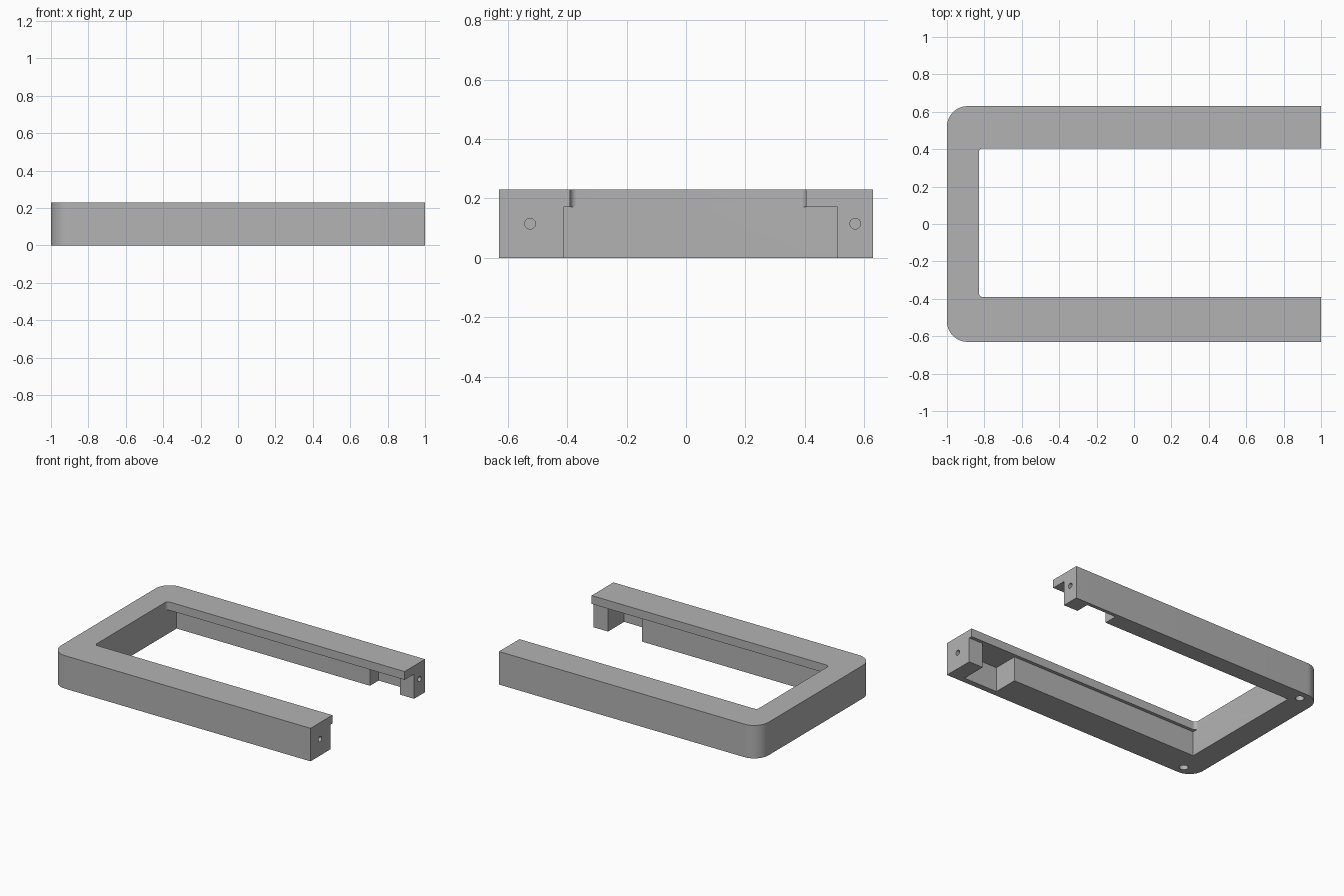
import bpy
import bmesh
from math import pi, cos, sin
from mathutils import Matrix

cube = bpy.data.objects.get("Cube")
if cube:
    bpy.data.objects.remove(cube, do_unlink=True)

grey = bpy.data.materials.new("plain grey")
grey.use_nodes = True
colour = (0.45, 0.45, 0.45, 1)
grey.diffuse_color = colour
grey.node_tree.nodes["Principled BSDF"].inputs["Base Color"].default_value = colour

HEIGHT, LEDGE = 0.23, 0.172
END, SIDE = 1.0, 0.63
INNER_X = -0.83


def make_object(name, bm):
    bmesh.ops.recalc_face_normals(bm, faces=bm.faces)
    mesh = bpy.data.meshes.new(name)
    bm.to_mesh(mesh)
    bm.free()
    mesh.materials.append(grey)
    obj = bpy.data.objects.new(name, mesh)
    bpy.context.collection.objects.link(obj)
    return obj


def slab(name, x0, x1, y0, y1, z0, z1, radius=0, steps=14):
    """Block whose two -x corners are rounded by the radius."""
    outline = [(x1, y0), (x1, y1)]
    if radius:
        for cy, start in ((y1 - radius, pi / 2), (y0 + radius, pi)):
            for i in range(steps + 1):
                a = start + pi / 2 * i / steps
                outline.append((x0 + radius + radius * cos(a), cy + radius * sin(a)))
    else:
        outline += [(x0, y1), (x0, y0)]
    bm = bmesh.new()
    face = bm.faces.new([bm.verts.new((x, y, z0)) for x, y in outline])
    top = bmesh.ops.extrude_face_region(bm, geom=[face])
    verts = [v for v in top["geom"] if isinstance(v, bmesh.types.BMVert)]
    bmesh.ops.translate(bm, verts=verts, vec=(0, 0, z1 - z0))
    return make_object(name, bm)


def drill(name, centre, radius, depth, axis):
    bm = bmesh.new()
    turn = Matrix.Rotation(pi / 2, 4, "Y") if axis == "X" else Matrix()
    bmesh.ops.create_cone(bm, cap_ends=True, segments=32, radius1=radius, radius2=radius,
                          depth=depth, matrix=Matrix.Translation(centre) @ turn)
    return make_object(name, bm)


# U-shaped frame body
frame = slab("frame", -END, END, -SIDE, SIDE, 0, HEIGHT, 0.11)

# Opening between the arms, wider below the overhanging lips
cutters = [
    slab("opening_cutter", INNER_X, 1.2, -0.39, 0.405, -0.1, 0.4, 0.022, 8),
    slab("lower_opening_cutter", INNER_X, 1.2, -0.413, 0.51, -0.1, LEDGE),
]

# Notches behind the end posts, leaving a thin outer skin
cutters += [
    slab("front_notch_cutter", 0.63, 0.89, -0.59, -0.3, -0.1, LEDGE),
    slab("back_notch_cutter", 0.66, 0.89, 0.3, 0.605, -0.1, LEDGE),
]

# Screw holes through the end posts, and blind holes under the corners
for side, y in (("front", -0.525), ("back", 0.57)):
    cutters.append(drill(side + "_post_drill", (0.97, y, 0.115), 0.018, 0.22, "X"))
for side, y in (("front", -0.565), ("back", 0.565)):
    cutters.append(drill(side + "_corner_drill", (-0.88, y, 0), 0.028, 0.2, "Z"))

bpy.ops.object.select_all(action="DESELECT")
frame.select_set(True)
bpy.context.view_layer.objects.active = frame
for cutter in cutters:
    cutter.hide_render = True
    cut = frame.modifiers.new(cutter.name, "BOOLEAN")
    cut.operation = "DIFFERENCE"
    cut.solver = "EXACT"
    cut.object = cutter
    bpy.ops.object.modifier_apply(modifier=cut.name)
    bpy.data.objects.remove(cutter, do_unlink=True)

bpy.ops.object.shade_smooth_by_angle(angle=pi / 6)
